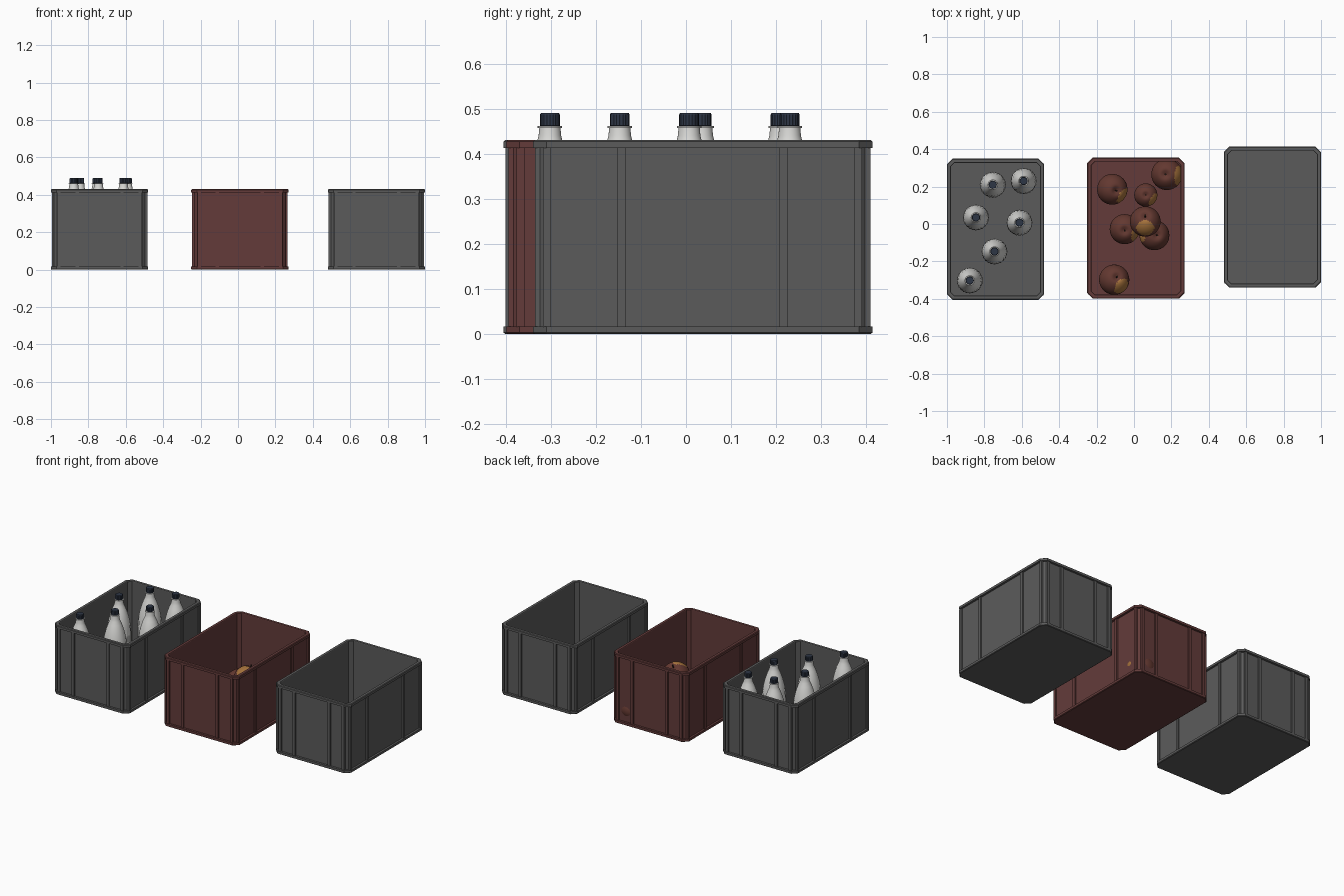
import bpy, bmesh, math
from mathutils import Vector, Euler

if "Cube" in bpy.data.objects:
    bpy.data.objects.remove(bpy.data.objects["Cube"])


def mat(name, rgb):
    m = bpy.data.materials.new(name)
    m.diffuse_color = (*rgb, 1)
    m.use_nodes = True
    m.node_tree.nodes["Principled BSDF"].inputs["Base Color"].default_value = m.diffuse_color
    return m


GREY = mat("grey plastic", (0.105, 0.105, 0.105))
RED = mat("red plastic", (0.125, 0.044, 0.042))
WHITE = mat("white bottle", (0.70, 0.70, 0.68))
NAVY = mat("navy cap", (0.027, 0.037, 0.060))
APPLE = mat("apple red", (0.125, 0.040, 0.030))
TAN = mat("apple tan", (0.38, 0.17, 0.045))
STEM = mat("stem brown", (0.03, 0.02, 0.015))


def finish(bm, name, mats, loc=(0, 0, 0), rot=(0, 0, 0), angle=None):
    bmesh.ops.recalc_face_normals(bm, faces=bm.faces)
    me = bpy.data.meshes.new(name)
    bm.to_mesh(me)
    bm.free()
    for m in mats:
        me.materials.append(m)
    ob = bpy.data.objects.new(name, me)
    ob.location, ob.rotation_euler = loc, rot
    bpy.context.collection.objects.link(ob)
    if angle:
        bpy.ops.object.select_all(action='DESELECT')
        ob.select_set(True)
        bpy.context.view_layer.objects.active = ob
        bpy.ops.object.shade_smooth_by_angle(angle=math.radians(angle))
    return ob


def loft(bm, rings):
    """Bridge closed rings of points and cap both ends."""
    vs = [[bm.verts.new(p) for p in r] for r in rings]
    n = len(vs[0])
    for a, b in zip(vs, vs[1:]):
        for i in range(n):
            bm.faces.new((a[i], a[(i + 1) % n], b[(i + 1) % n], b[i]))
    bm.faces.new(vs[0])
    bm.faces.new(vs[-1])


def lathe(bm, profile, n, flute=None):
    loft(bm, [[(r * (flute(i, z) if flute else 1) * math.cos(2 * math.pi * i / n),
                r * (flute(i, z) if flute else 1) * math.sin(2 * math.pi * i / n), z)
               for i in range(n)] for r, z in profile])


# Crates: chamfered tub with rims, plus vertical ribs
HX, HY = 0.26, 0.377


def outline(inset, z):
    x, y, c = HX - inset, HY - inset, 0.03 - inset * 0.5
    return [(x - c, -y, z), (x, -y + c, z), (x, y - c, z), (x - c, y, z),
            (-x + c, y, z), (-x, y - c, z), (-x, -y + c, z), (-x + c, -y, z)]


def crate(name, cx, cy, m):
    bm = bmesh.new()
    loft(bm, [outline(i, z) for i, z in
              [(0.004, 0), (0, 0.003), (0, 0.017), (0.013, 0.017), (0.013, 0.413), (0, 0.413),
               (0, 0.427), (0.004, 0.43), (0.02, 0.43), (0.022, 0.427), (0.022, 0.012)]])
    finish(bm, name, [m], (cx, cy, 0))
    bm = bmesh.new()

    def rib(x, y, sx, sy):
        vs = bmesh.ops.create_cube(bm, size=1)["verts"]
        for v in vs:
            v.co = Vector((x + v.co.x * sx, y + v.co.y * sy, 0.215 + v.co.z * 0.398))
    for s in (-1, 1):
        for x in (-0.218, -0.12, 0.12, 0.218):
            rib(x, s * (HY - 0.011), 0.018, 0.012)
        for y in (-0.345, -0.18, 0.18, 0.345):
            rib(s * (HX - 0.011), y, 0.012, 0.018)
    finish(bm, name + "_ribs", [m], (cx, cy, 0))


crate("bottle_crate", -0.74, -0.028, GREY)
crate("apple_crate", 0.01, -0.022, RED)
crate("empty_crate", 0.74, 0.037, GREY)

# Bottles with fluted bodies and ridged caps
BODY = [(0.05, 0.014), (0.064, 0.018), (0.07, 0.035), (0.07, 0.10), (0.068, 0.15), (0.07, 0.20),
        (0.07, 0.25), (0.067, 0.29), (0.060, 0.33), (0.050, 0.37), (0.038, 0.405), (0.029, 0.425),
        (0.025, 0.44), (0.0235, 0.457), (0.027, 0.457), (0.027, 0.461), (0.02, 0.461)]
CAP = [(0.02, 0.461), (0.022, 0.462), (0.022, 0.487), (0.020, 0.49)]
for k, (x, y) in enumerate([(-0.755, 0.21), (-0.59, 0.23), (-0.845, 0.035),
                            (-0.612, 0.007), (-0.746, -0.147), (-0.878, -0.302)]):
    bm = bmesh.new()
    lathe(bm, BODY, 48, lambda i, z: 0.96 if i % 2 and 0.03 < z < 0.30 else 1)
    finish(bm, f"bottle_{k + 1}", [WHITE], (x, y, 0), angle=40)
    bm = bmesh.new()
    lathe(bm, CAP, 40, lambda i, z: 0.96 if i % 2 else 1)
    finish(bm, f"bottle_cap_{k + 1}", [NAVY], (x, y, 0), angle=20)

# Apples: dimpled lathe with a tan blush on one side, and a short stem
PROFILE = []
for i in range(25):
    t = math.pi * (i + 0.15) / 24.3
    r = math.sin(t) * (1 - 0.06 * math.cos(t + math.pi))
    z = -math.cos(t) * 0.92
    dip = math.exp(-(r / 0.24) ** 2)
    PROFILE.append((r, z - math.copysign(0.22 * dip, z)))


def apple(k, x, y, z, size, tilt, blush, limit):
    rot = Euler(tilt)
    bm = bmesh.new()
    lathe(bm, [(r * size, h * size) for r, h in PROFILE], 40)
    to_local = rot.to_matrix().inverted()
    d = to_local @ Vector(blush).normalized()
    for f in bm.faces:
        if f.calc_center_median().normalized().dot(d) > limit:
            f.material_index = 1
    finish(bm, f"apple_{k}", [APPLE, TAN], (x, y, z), tilt, angle=60)
    bm = bmesh.new()
    lathe(bm, [(0.05 * size, 0.6 * size), (0.04 * size, 0.85 * size), (0.06 * size, 0.98 * size)], 8)
    finish(bm, f"apple_stem_{k}", [STEM], (x, y, z), tilt, angle=40)


apple(1, -0.115, 0.185, 0.08, 0.082, (0.1, 0.3, 0), (0.8, -0.5, 0.3), 0.82)
apple(2, 0.175, 0.265, 0.086, 0.083, (0, -0.1, 0), (1, -0.1, 0.3), 0.75)
apple(3, 0.063, 0.155, 0.072, 0.062, (0, 0, 0), (0.8, -0.5, 0.3), 0.78)
apple(4, -0.05, -0.028, 0.09, 0.08, (0.1, 0, 0), (0.9, -0.3, 0.3), 0.8)
apple(5, 0.06, 0.015, 0.215, 0.082, (-0.4, 0, 0), (0, -0.5, 0.8), 0.80)
apple(6, 0.11, -0.06, 0.09, 0.08, (0, 0.2, 0), (-0.9, 0.1, 0.2), 0.8)
apple(7, -0.105, -0.297, 0.088, 0.081, (-0.2, 0.2, 0), (0.55, -0.5, 0.6), 0.82)
